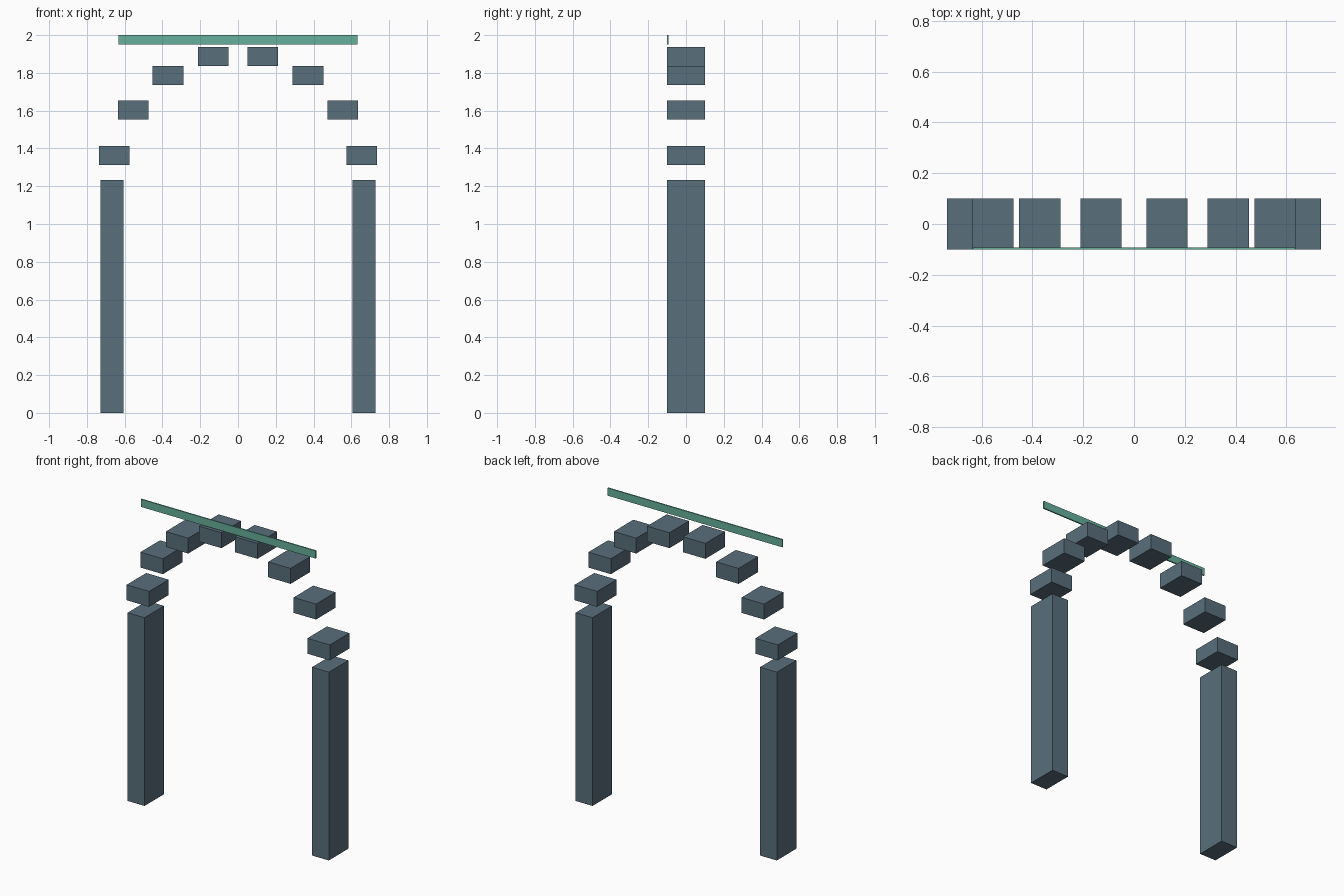
import bpy
from math import cos, sin, pi

default = bpy.data.objects.get("Cube")
if default:
    bpy.data.objects.remove(default, do_unlink=True)


def make_material(name, rgb):
    mat = bpy.data.materials.new(name)
    mat.use_nodes = True
    color = (*rgb, 1.0)
    mat.diffuse_color = color
    mat.node_tree.nodes["Principled BSDF"].inputs["Base Color"].default_value = color
    return mat


def box(name, center, size, mat):
    bpy.ops.mesh.primitive_cube_add(size=1, location=center)
    obj = bpy.context.object
    obj.name = name
    obj.scale = size
    bpy.ops.object.transform_apply(location=False, rotation=False, scale=True)
    obj.data.materials.append(mat)
    return obj


slate = make_material("slate_grey", (0.098, 0.156, 0.198))
teal = make_material("teal_green", (0.133, 0.434, 0.332))

RADIUS = 0.667
SPRING = 1.232   # pillar height, where the arch starts
DEPTH = 0.202
BLOCKS = 8

# Pillars
for side, x in (("left", RADIUS), ("right", -RADIUS)):
    box(f"{side}_pillar", (x, 0, SPRING / 2), (0.122, DEPTH, SPRING), slate)

# Level blocks spaced evenly around a half circle
for i in range(BLOCKS):
    angle = (i + 0.5) * pi / BLOCKS
    center = (RADIUS * cos(angle), 0, SPRING + RADIUS * sin(angle))
    box(f"arch_block_{i + 1}", center, (0.162, DEPTH, 0.101), slate)

# Thin strip above the arch, flush with the front
STRIP = 0.009
box("top_strip", (0, (STRIP - DEPTH) / 2, 1.975), (1.266, STRIP, 0.05), teal)
